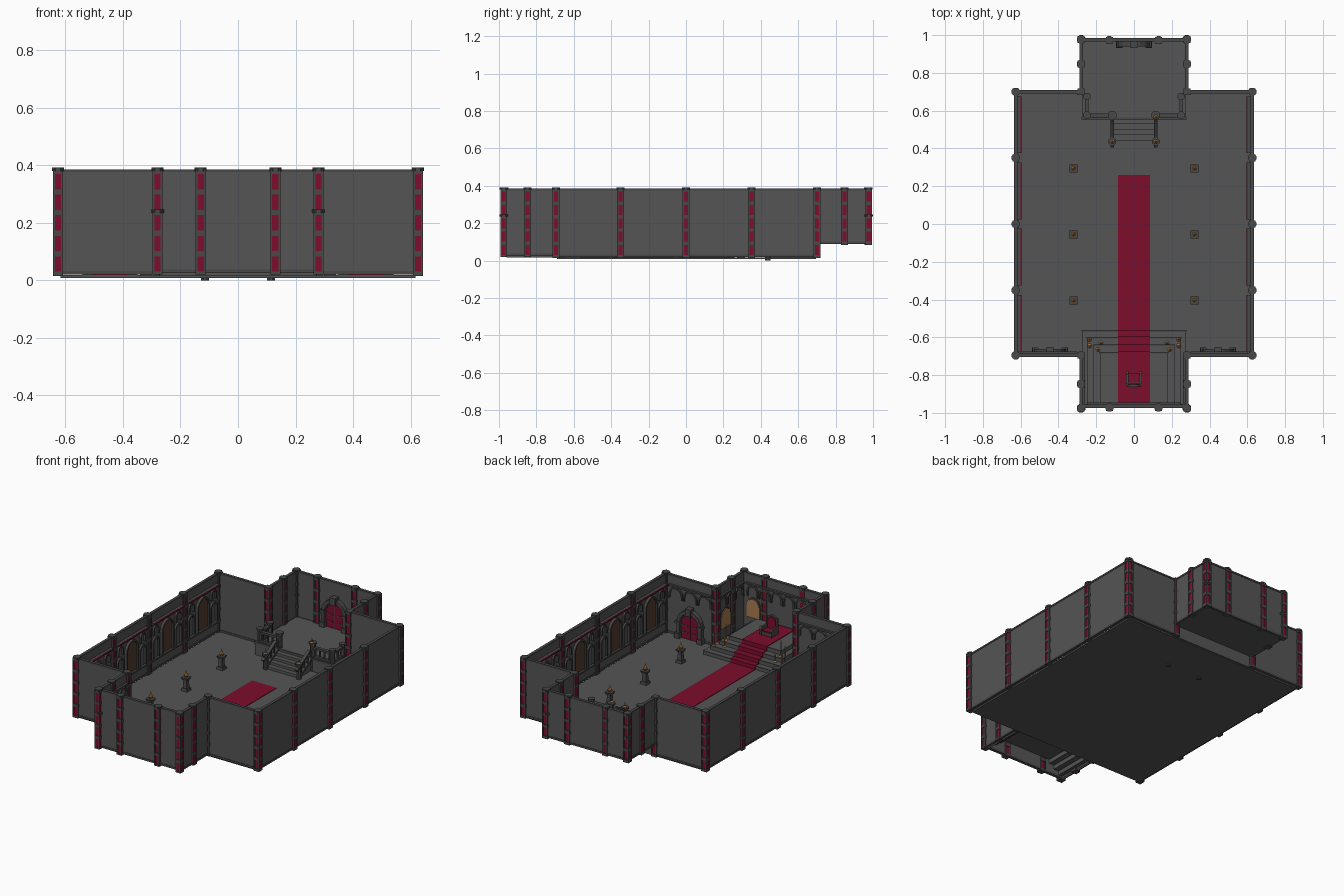
import bpy, bmesh, math
from mathutils import Matrix, Vector

if "Cube" in bpy.data.objects:
    bpy.data.objects.remove(bpy.data.objects["Cube"])


def material(name, rgb):
    m = bpy.data.materials.new(name)
    m.use_nodes = True
    m.diffuse_color = (*rgb, 1)
    m.node_tree.nodes["Principled BSDF"].inputs["Base Color"].default_value = (*rgb, 1)
    return m


STONE = material("grey stone", (0.09, 0.09, 0.09))
TRIM = material("dark stone", (0.065, 0.065, 0.065))
RED = material("crimson", (0.2, 0.004, 0.025))
BRASS = material("brass", (0.4, 0.2, 0.08))
BROWN = material("dark brown", (0.09, 0.045, 0.028))
FLAME = material("orange flame", (0.7, 0.3, 0.06))
parts = {}


def part(name, mat):
    return parts.setdefault(name, (bmesh.new(), mat))[0]


def box(name, mat, x, y, z, place=Matrix()):
    """Box from (min, max) pairs."""
    mid = Vector([(a + b) / 2 for a, b in (x, y, z)])
    size = [abs(b - a) for a, b in (x, y, z)]
    bmesh.ops.create_cube(part(name, mat), size=1,
                          matrix=place @ Matrix.Translation(mid) @ Matrix.Diagonal((*size, 1)))


def prism(name, mat, x, y, z0, z1, r0, r1=None, sides=8):
    m = Matrix.Translation((x, y, (z0 + z1) / 2)) @ Matrix.Rotation(math.pi / sides, 4, "Z")
    bmesh.ops.create_cone(part(name, mat), cap_ends=True, segments=sides, radius1=r0,
                          radius2=r0 if r1 is None else r1, depth=z1 - z0, matrix=m)


def arch_points(w, h):
    arc = [math.pi * i / 8 for i in range(9)]
    return ([(w / 2, 0)] + [(w / 2 * math.cos(a), h - w / 2 + w / 2 * math.sin(a)) for a in arc]
            + [(-w / 2, 0)])


def arch(name, mat, w, h, depth, place, rim=0):
    """Round-topped plate, or a round-topped frame when rim is set."""
    bm = part(name, mat)
    outer = [bm.verts.new(place @ Vector((u, 0, v))) for u, v in arch_points(w, h)]
    if rim:
        inner = [bm.verts.new(place @ Vector((u, 0, v)))
                 for u, v in arch_points(w - 2 * rim, h - rim)]
        faces = [bm.faces.new((outer[i], outer[i + 1], inner[i + 1], inner[i]))
                 for i in range(len(outer) - 1)]
    else:
        faces = [bm.faces.new(outer)]
    new = bmesh.ops.extrude_face_region(bm, geom=faces, use_keep_orig=True)["geom"]
    shift = place.to_3x3() @ Vector((0, depth, 0))
    bmesh.ops.translate(bm, vec=shift, verts=[g for g in new if isinstance(g, bmesh.types.BMVert)])


def on_wall(x, y, z, turn):
    """Local +y points into the room."""
    return Matrix.Translation((x, y, z)) @ Matrix.Rotation(math.radians(turn), 4, "Z")


# Walls with coping and skirting
def wall(x0, y0, x1, y1, z0):
    for name, mat, t, lo, hi in (("walls", STONE, .006, z0, .384),
                                 ("wall_coping", TRIM, .009, .376, .386),
                                 ("wall_skirting", TRIM, .009, z0, z0 + .012)):
        box(name, mat, (min(x0, x1) - t, max(x0, x1) + t), (y0 - t, y1 + t), (lo, hi))


for s in (-1, 1):
    wall(s * .625, -.695, s * .625, .7, .02)
    wall(s * .28, -.695, s * .625, -.695, .02)
    wall(s * .28, .7, s * .625, .7, .02)
    wall(s * .28, -.965, s * .28, -.695, .025)
    wall(s * .28, .7, s * .28, .975, .09)
wall(-.28, -.965, .28, -.965, .025)
wall(-.28, .975, .28, .975, .09)


# Pillars: red core, stone corner posts, rings and octagonal cap
def pillar(x, y, z0, knob=False, cap=True):
    box("pillar_panels", RED, (x - .014, x + .014), (y - .014, y + .014), (z0, .38))
    for sx in (-1, 1):
        for sy in (-1, 1):
            cx, cy = x + sx * .0145, y + sy * .0145
            box("pillar_posts", TRIM, (cx - .0035, cx + .0035), (cy - .0035, cy + .0035), (z0, .382))
    for i in range(6):
        z = .021 + i * .0715
        if z > z0 - .01:
            box("pillar_rings", TRIM, (x - .018, x + .018), (y - .018, y + .018),
                (max(z - .009, z0 - .005), z + .009))
    if knob:
        prism("pillar_knobs", TRIM, x, y, .235, .247, .0245)
    if cap:
        prism("pillar_caps", TRIM, x, y, .38, .392, .023)


for s in (-1, 1):
    for y in (-.695, -.35, 0, .35, .7):
        pillar(s * .626, y, .02)
    pillar(s * .28, -.695, .025)
    pillar(s * .28, .7, .02, cap=False)
    for y, z0 in ((-.975, .025), (.977, .09)):
        pillar(s * .28, y, z0, knob=True)
        pillar(s * .13, y - math.copysign(.004, y), z0)
        pillar(s * .28, math.copysign(.847, y), z0)

# Floors
box("hall_floor", STONE, (-.618, .618), (-.69, .695), (.009, .018))
box("landing", STONE, (-.275, .275), (.56, .7), (.015, .1))
box("landing_floor", STONE, (-.275, .275), (.69, .972), (.089, .1))
box("landing_edge", TRIM, (-.278, .278), (.554, .565), (.09, .103))

# Hollow stepped dais
steps = [(.275, -.565), (.25, -.60), (.215, -.64), (.18, -.68)]
bm = part("dais", STONE)
loops, z = [], .016
for hw, yf in steps:
    for h in (z, z + .025):
        loops.append([bm.verts.new((x, y, h)) for x, y in
                      ((hw, -.96), (hw, yf), (-hw, yf), (-hw, -.96))])
    z += .025
for a, b in zip(loops, loops[1:]):
    for i in range(3):
        bm.faces.new((a[i], a[i + 1], b[i + 1], b[i]))
bm.faces.new(loops[-1])
for i, (hw, yf) in enumerate(steps):
    top = .041 + i * .025
    box("dais_nosing", TRIM, (-hw - .002, hw + .002), (yf - .006, yf + .003), (top - .005, top + .001))

# Carpet running up the dais
box("carpet", RED, (-.085, .085), (-.565, .26), (.017, .021))
for i, (hw, yf) in enumerate(steps):
    end = steps[i + 1][1] if i < 3 else -.95
    top = .041 + i * .025
    box("carpet", RED, (-.085, .085), (end, yf + .005), (top, top + .004))
    box("carpet", RED, (-.085, .085), (yf, yf + .005), (top - .025, top + .004))

# Throne
for s in (-1, 1):
    box("throne_arms", TRIM, (s * .03, s * .042), (-.855, -.785), (.116, .165))
    prism("throne_finials", BRASS, s * .036, -.788, .16, .176, .009, .004)
    prism("throne_back_posts", TRIM, s * .036, -.852, .116, .215, .007)
box("throne_seat", TRIM, (-.036, .036), (-.855, -.79), (.116, .14))
box("throne_cushion", RED, (-.028, .028), (-.84, -.792), (.14, .147))
arch("throne_back", TRIM, .07, .11, .012, on_wall(0, -.862, .116, 0))
arch("throne_back_pad", RED, .052, .075, .006, on_wall(0, -.85, .142, 0))


# Arched doors with frame, keystone and strap hinges
def door(place):
    arch("door_leaves", RED, .13, .15, .012, place)
    arch("door_frames", TRIM, .17, .185, .028, place, rim=.022)
    box("door_keystones", TRIM, (-.018, .018), (0, .038), (.155, .2), place)
    box("door_straps", TRIM, (-.002, .002), (0, .015), (0, .15), place)
    for s in (-1, 1):
        box("door_plinths", TRIM, (s * .06, s * .095), (0, .036), (0, .03), place)
        box("door_imposts", TRIM, (s * .06, s * .092), (0, .034), (.09, .105), place)
        for h in (.035, .08):
            box("door_straps", TRIM, (s * .015, s * .06), (0, .015), (h, h + .006), place)


for s in (-1, 1):
    door(on_wall(s * .445, -.689, .018, 0))
door(on_wall(0, .969, .1, 180))

# Panelled long walls: tall window and stepped side arches in each bay
for s in (-1, 1):
    for y in (-.525, -.175, .175, .525):
        def at(dy, z):
            return on_wall(s * .619, y + dy, z, s * 90)
        arch("hall_windows", BROWN, .1, .19, .006, at(0, .1))
        arch("hall_window_frames", TRIM, .12, .205, .016, at(0, .095), rim=.01)
        box("hall_sills", TRIM, (-.15, .15), (0, .014), (.086, .096), at(0, 0))
        box("hall_ledges", TRIM, (-.15, .15), (0, .018), (.315, .327), at(0, 0))
        box("hall_ledge_trim", RED, (-.15, .15), (.018, .024), (.318, .326), at(0, 0))
        for d in (-1, 1):
            arch("side_arches", TRIM, .065, .13, .012, at(d * .11, .1), rim=.009)
            arch("upper_arches", TRIM, .05, .06, .012, at(d * .11, .245), rim=.008)


# Arched frieze on the shorter walls
def frieze(x, y, turn, length, count):
    place = on_wall(x, y, 0, turn)
    box("frieze_ledges", TRIM, (-length / 2, length / 2), (0, .014), (.318, .328), place)
    pitch = length / count
    for i in range(count):
        u = (i + .5) * pitch - length / 2
        arch("frieze_arches", TRIM, pitch * .95, .07, .01,
             place @ Matrix.Translation((u, 0, .245)), rim=.009)


for s in (-1, 1):
    frieze(s * .45, -.689, 0, .3, 3)
    frieze(s * .274, -.83, s * 90, .24, 3)
    # Brass plaques around the dais
    for place in (on_wall(s * .205, -.959, .115, 0), on_wall(s * .274, -.775, .11, s * 90)):
        arch("plaques", BRASS, .085, .115, .008, place)
        arch("plaque_rims", TRIM, .1, .125, .006, place, rim=.008)
frieze(0, -.959, 0, .5, 6)


# Candles and lamp pedestals
def candle(x, y, z, h):
    prism("candle_feet", BRASS, x, y, z, z + .006, .012, .006)
    prism("candle_sticks", BRASS, x, y, z, z + h, .0035)
    prism("candle_flames", FLAME, x, y, z + h, z + h + .014, .005, .001, 6)


for s in (-1, 1):
    for x, y, z, h in ((.235, -.61, .066, .07), (.19, -.665, .091, .09),
                       (.175, -.63, .066, .05), (.235, -.645, .066, .1)):
        candle(s * x, y, z, h)
    for y in (.295, -.055, -.405):
        x = s * .32
        prism("pedestal_bases", TRIM, x, y, .018, .034, .03, .026, 4)
        prism("pedestal_shafts", TRIM, x, y, .034, .085, .019, .016, 4)
        prism("pedestal_tops", TRIM, x, y, .085, .1, .024, .03, 4)
        prism("lamp_bowls", BRASS, x, y, .1, .114, .008, .015)
        prism("lamp_flames", FLAME, x, y, .114, .145, .01, .001, 6)

# Stairs up to the landing
for i in range(4):
    box("stairs", STONE, (-.11, .11), (.44 + i * .03, .56), (.016, .035 + i * .0165))


# Balustrades: sloped or level rails with balusters
def rail(x0, y0, z0, x1, y1, z1, n):
    a, b = Vector((x0, y0, z0)), Vector((x1, y1, z1))
    turn = (b - a).to_track_quat("X", "Z").to_matrix().to_4x4()
    m = Matrix.Translation((a + b) / 2) @ turn
    half = (b - a).length / 2
    for h in (.008, .062):
        box("balustrade_rails", TRIM, (-half, half), (-.01, .01), (h - .006, h + .006), m)
    for i in range(n):
        p = a.lerp(b, (i + .5) / n)
        prism("balusters", TRIM, p.x, p.y, p.z, p.z + .06, .006)


for s in (-1, 1):
    rail(s * .115, .44, .025, s * .115, .57, .1, 4)
    rail(s * .115, .575, .1, s * .245, .575, .1, 4)
    rail(s * .25, .575, .1, s * .25, .68, .1, 3)
    for x, y, z0, z1, r in ((.115, .437, 0, .105, .018), (.115, .575, .016, .185, .02),
                            (.25, .575, .1, .175, .017), (.25, .675, .1, .175, .017)):
        prism("newel_posts", TRIM, s * x, y, z0, z1, r * .85)
        prism("newel_caps", TRIM, s * x, y, z1, z1 + .01, r * 1.25)
    candle(s * .115, .437, .115, .02)
candle(.115, .565, .195, .02)

# Turn every part into an object
for name, (bm, mat) in parts.items():
    if name != "dais":
        bmesh.ops.recalc_face_normals(bm, faces=bm.faces)
    mesh = bpy.data.meshes.new(name)
    bm.to_mesh(mesh)
    bm.free()
    mesh.materials.append(mat)
    obj = bpy.data.objects.new(name, mesh)
    bpy.context.scene.collection.objects.link(obj)
    if name == "dais":
        obj.modifiers.new("thickness", "SOLIDIFY").thickness = .003
